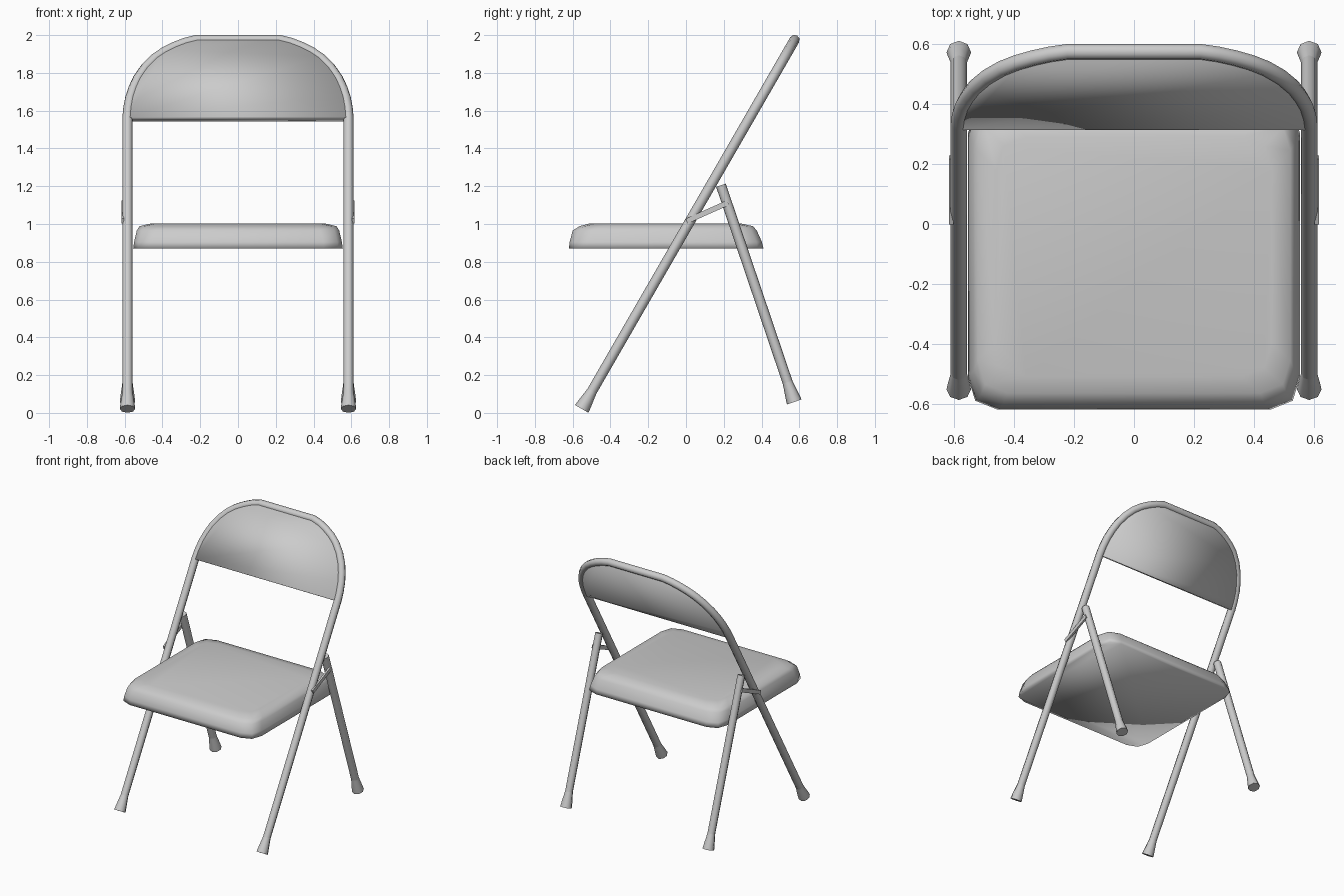
import bpy, bmesh
from mathutils import Vector

cube = bpy.data.objects.get("Cube")
if cube:
    bpy.data.objects.remove(cube)

grey = bpy.data.materials.new("painted_grey_metal")
grey.use_nodes = True
grey.diffuse_color = (0.6, 0.6, 0.6, 1)
grey.node_tree.nodes["Principled BSDF"].inputs["Base Color"].default_value = (0.6, 0.6, 0.6, 1)

RADIUS = 0.027
TUBE_X = 0.585
FRONT_FOOT = Vector((0, -0.552, 0.021))
FRONT_TOP = Vector((0, 0.575, 1.975))
BACK_FOOT = Vector((0, 0.573, 0.058))
BACK_TOP = Vector((0, 0.185, 1.205))


def finish(obj, angle=0.9):
    """Give the part its colour and smooth shading."""
    obj.data.materials.append(grey)
    bpy.ops.object.select_all(action="DESELECT")
    obj.select_set(True)
    bpy.context.view_layer.objects.active = obj
    bpy.ops.object.shade_smooth_by_angle(angle=angle)
    return obj


def mesh_object(name, bm, angle):
    bmesh.ops.recalc_face_normals(bm, faces=bm.faces)
    mesh = bpy.data.meshes.new(name)
    bm.to_mesh(mesh)
    bm.free()
    obj = bpy.data.objects.new(name, mesh)
    bpy.context.collection.objects.link(obj)
    return finish(obj, angle)


def bridge(bm, ring_a, ring_b):
    """Join two rings of vertices with a band of faces."""
    for i in range(len(ring_a)):
        j = (i + 1) % len(ring_a)
        bm.faces.new((ring_a[i], ring_a[j], ring_b[j], ring_b[i]))


def tube(name, points, radii=None):
    """Sweep a round section along a path, with optional flare."""
    curve = bpy.data.curves.new(name, "CURVE")
    curve.dimensions = "3D"
    curve.bevel_depth = 1
    curve.bevel_resolution = 2
    curve.use_fill_caps = True
    spline = curve.splines.new("POLY")
    spline.points.add(len(points) - 1)
    for i, p in enumerate(points):
        spline.points[i].co = (*p, 1)
        spline.points[i].radius = radii[i] if radii else RADIUS
    obj = bpy.data.objects.new(name, curve)
    bpy.context.collection.objects.link(obj)
    bpy.ops.object.select_all(action="DESELECT")
    obj.select_set(True)
    bpy.context.view_layer.objects.active = obj
    bpy.ops.object.convert(target="MESH")
    return finish(bpy.context.object)


def on_frame(x, z):
    """Point of the leaning front frame at a given height."""
    t = (z - FRONT_FOOT.z) / (FRONT_TOP.z - FRONT_FOOT.z)
    p = FRONT_FOOT.lerp(FRONT_TOP, t)
    return Vector((x, p.y, z))


def foot(name, x, end, top):
    """Flared foot sleeve at the lower end of a leg."""
    axis = (top - end).normalized()
    side = Vector((x, 0, 0))
    steps = [0, 0.035, 0.085, 0.11]
    tube(name, [end + side + axis * s for s in steps], [0.041, 0.037, 0.03, RADIUS])


# Front frame: two front legs joined by the backrest arch
half = [(0.585, 1.56), (0.581, 1.61), (0.57, 1.67), (0.553, 1.72), (0.53, 1.77), (0.49, 1.828),
        (0.44, 1.878), (0.39, 1.912), (0.335, 1.939), (0.28, 1.96), (0.22, 1.975)]
arch = half + [(-x, z) for x, z in reversed(half)]
path = [(TUBE_X, FRONT_FOOT.z + 0.03)] + arch + [(-TUBE_X, FRONT_FOOT.z + 0.03)]
tube("front_frame", [on_frame(x, z) for x, z in path])

# Backrest panel filling the arch, blended softly around its lower edge
normal = Vector((0, FRONT_FOOT.z - FRONT_TOP.z, FRONT_TOP.y - FRONT_FOOT.y)).normalized()
outline = [(TUBE_X, 1.554)] + arch + [(-TUBE_X, 1.554)]
bm = bmesh.new()
faces = [[bm.verts.new(on_frame(x, z) + normal * offset) for x, z in outline]
         for offset in (0.021, -0.021)]
for ring in faces:
    bm.faces.new(ring)
bridge(bm, *faces)
mesh_object("backrest_panel", bm, 3.1)


# Seat pan: rounded cushion with a flat underside
def seat_ring(bm, hx, front_y, back_y, z):
    corner = [(0.1, 0), (0.025, 0.03), (0, 0.11)]
    pts = []
    for sx, y, sy in ((1, front_y, 1), (1, back_y, -1), (-1, back_y, -1), (-1, front_y, 1)):
        part = [(sx * (hx - dx), y + sy * dy) for dx, dy in corner]
        pts += part if sx == sy else part[::-1]
    return [bm.verts.new((x, y, z)) for x, y in pts]


bm = bmesh.new()
levels = [(0.555, -0.62, 0.41, 0.87), (0.55, -0.616, 0.402, 0.905), (0.536, -0.6, 0.375, 0.965),
          (0.522, -0.565, 0.355, 0.988), (0.46, -0.51, 0.29, 1.003)]
rings = [seat_ring(bm, *level) for level in levels]
for low_ring, high_ring in zip(rings, rings[1:]):
    bridge(bm, low_ring, high_ring)
bm.faces.new(rings[0])
bm.faces.new(rings[-1])
mesh_object("seat", bm, 3.1)

# Rear legs, feet and folding links on each side
for side, s in (("left", 1), ("right", -1)):
    x = s * TUBE_X
    shift = Vector((x, 0, 0))
    tube(side + "_back_leg", [BACK_FOOT.lerp(BACK_TOP, 0.03) + shift, BACK_TOP + shift])
    foot(side + "_front_foot", x, FRONT_FOOT, FRONT_TOP)
    foot(side + "_back_foot", x, BACK_FOOT, BACK_TOP)
    bm = bmesh.new()
    bmesh.ops.create_cube(bm, size=1)
    bmesh.ops.scale(bm, vec=(0.014, 0.24, 0.028), verts=bm.verts)
    link = mesh_object(side + "_link", bm, 0.5)
    link.location = (x + s * 0.025, 0.113, 1.064)
    link.rotation_euler.x = 0.42
